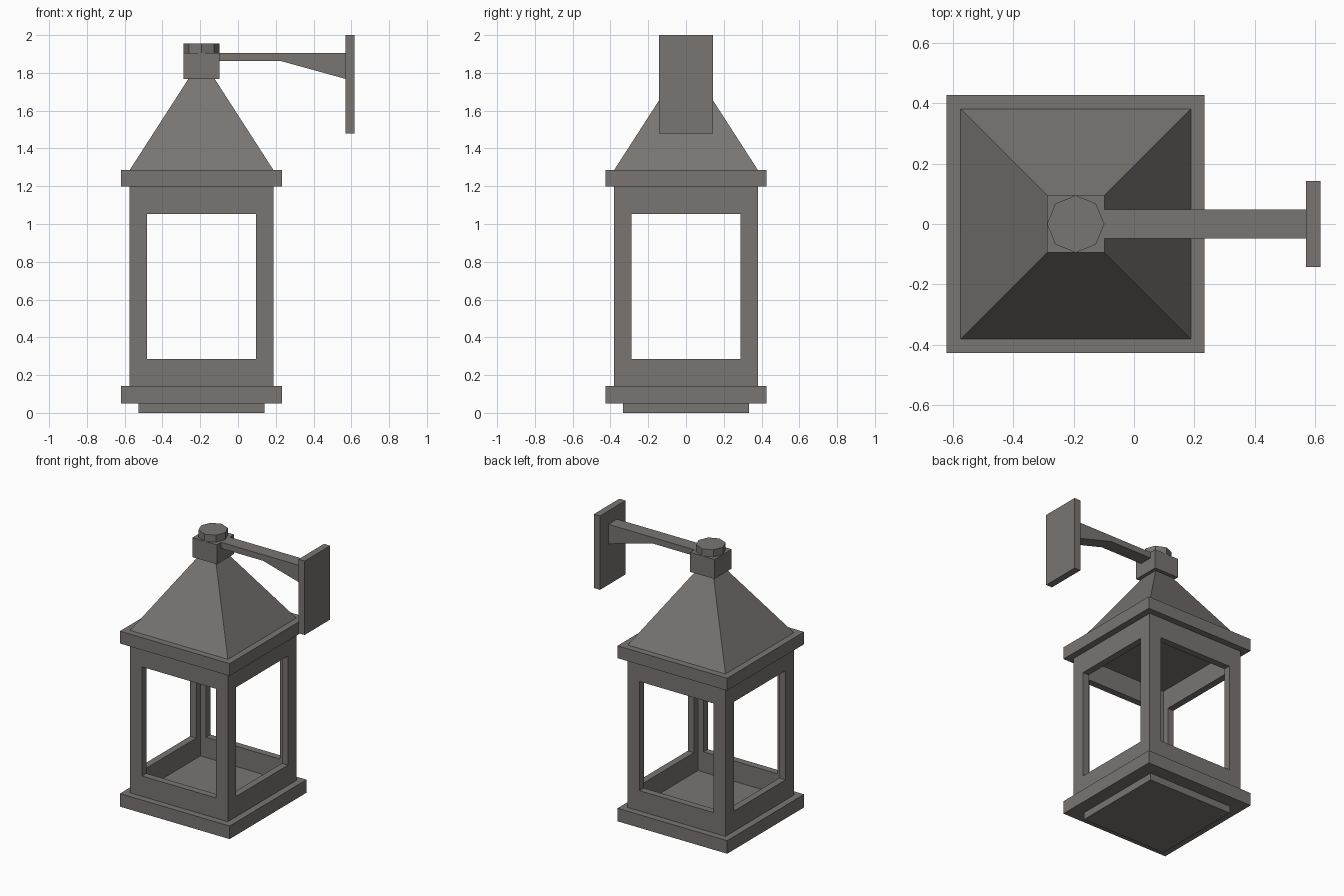
import bpy, bmesh, math
from mathutils import Matrix

if "Cube" in bpy.data.objects:
    bpy.data.objects.remove(bpy.data.objects["Cube"])

CX = -0.193  # lantern axis in x

metal = bpy.data.materials.new("dark_grey_metal")
metal.diffuse_color = (0.19, 0.177, 0.17, 1)
metal.use_nodes = True
metal.node_tree.nodes["Principled BSDF"].inputs["Base Color"].default_value = metal.diffuse_color


def finish(name, bm):
    bmesh.ops.remove_doubles(bm, verts=bm.verts, dist=1e-5)
    bmesh.ops.recalc_face_normals(bm, faces=bm.faces)
    mesh = bpy.data.meshes.new(name)
    bm.to_mesh(mesh)
    bm.free()
    mesh.materials.append(metal)
    obj = bpy.data.objects.new(name, mesh)
    bpy.context.collection.objects.link(obj)
    return obj


def box(name, x0, x1, half_y, z0, z1):
    bm = bmesh.new()
    m = Matrix.Translation(((x0 + x1) / 2, 0, (z0 + z1) / 2)) @ \
        Matrix.Diagonal((x1 - x0, 2 * half_y, z1 - z0, 1))
    bmesh.ops.create_cube(bm, size=1, matrix=m)
    return finish(name, bm)


def square_slab(name, half, z0, z1):
    return box(name, CX - half, CX + half, half, z0, z1)


def prism(name, sides, r0, r1, z0, z1, turn=0):
    bm = bmesh.new()
    m = Matrix.Translation((CX, 0, (z0 + z1) / 2)) @ Matrix.Rotation(turn, 4, 'Z')
    bmesh.ops.create_cone(bm, cap_ends=True, segments=sides, radius1=r0,
                          radius2=r1, depth=z1 - z0, matrix=m)
    return finish(name, bm)


# Stepped base and eave
square_slab("foot", 0.333, 0, 0.05)
square_slab("base_plate", 0.427, 0.05, 0.142)
square_slab("eave_plate", 0.427, 1.198, 1.285)

# Four mitred window walls, made from one side turned around the axis
OUT, IN, WIN = 0.381, 0.333, 0.288
Z0, Z1, W0, W1 = 0.142, 1.198, 0.285, 1.053
bm = bmesh.new()
for k in range(4):
    turn = Matrix.Translation((CX, 0, 0)) @ Matrix.Rotation(k * math.pi / 2, 4, 'Z')
    rings = []
    for half, y, lo, hi in ((OUT, -OUT, Z0, Z1), (WIN, -OUT, W0, W1),
                            (WIN, -IN, W0, W1), (IN, -IN, Z0, Z1)):
        corners = ((-half, y, lo), (half, y, lo), (half, y, hi), (-half, y, hi))
        rings.append([bm.verts.new(c) for c in corners])
        bmesh.ops.transform(bm, matrix=turn, verts=rings[-1])
    for a, b in zip(rings, rings[1:]):
        for i in range(4):
            j = (i + 1) % 4
            bm.faces.new((a[i], a[j], b[j], b[i]))
    # close the wall's bottom and top
    for i, j in ((0, 1), (3, 2)):
        bm.faces.new((rings[0][i], rings[0][j], rings[3][j], rings[3][i]))
finish("window_walls", bm)

# Pyramid roof running up into the collar
R2 = math.sqrt(2)
prism("roof", 4, 0.381 * R2, 0.062 * R2, 1.285, 1.78, math.pi / 4)

# Collar and octagonal cap
square_slab("collar", 0.095, 1.768, 1.905)
prism("cap", 8, 0.095, 0.095, 1.905, 1.955)

# Bracket arm: side profile extruded across y
bm = bmesh.new()
profile = ((-0.098, 1.862), (0.23, 1.862), (0.57, 1.768), (0.57, 1.905), (-0.098, 1.905))
face = bm.faces.new([bm.verts.new((x, -0.048, z)) for x, z in profile])
ext = bmesh.ops.extrude_face_region(bm, geom=[face])
bmesh.ops.translate(bm, vec=(0, 0.096, 0),
                    verts=[v for v in ext["geom"] if isinstance(v, bmesh.types.BMVert)])
finish("bracket_arm", bm)

# Wall mounting plate
box("wall_plate", 0.57, 0.618, 0.142, 1.48, 2.0)
